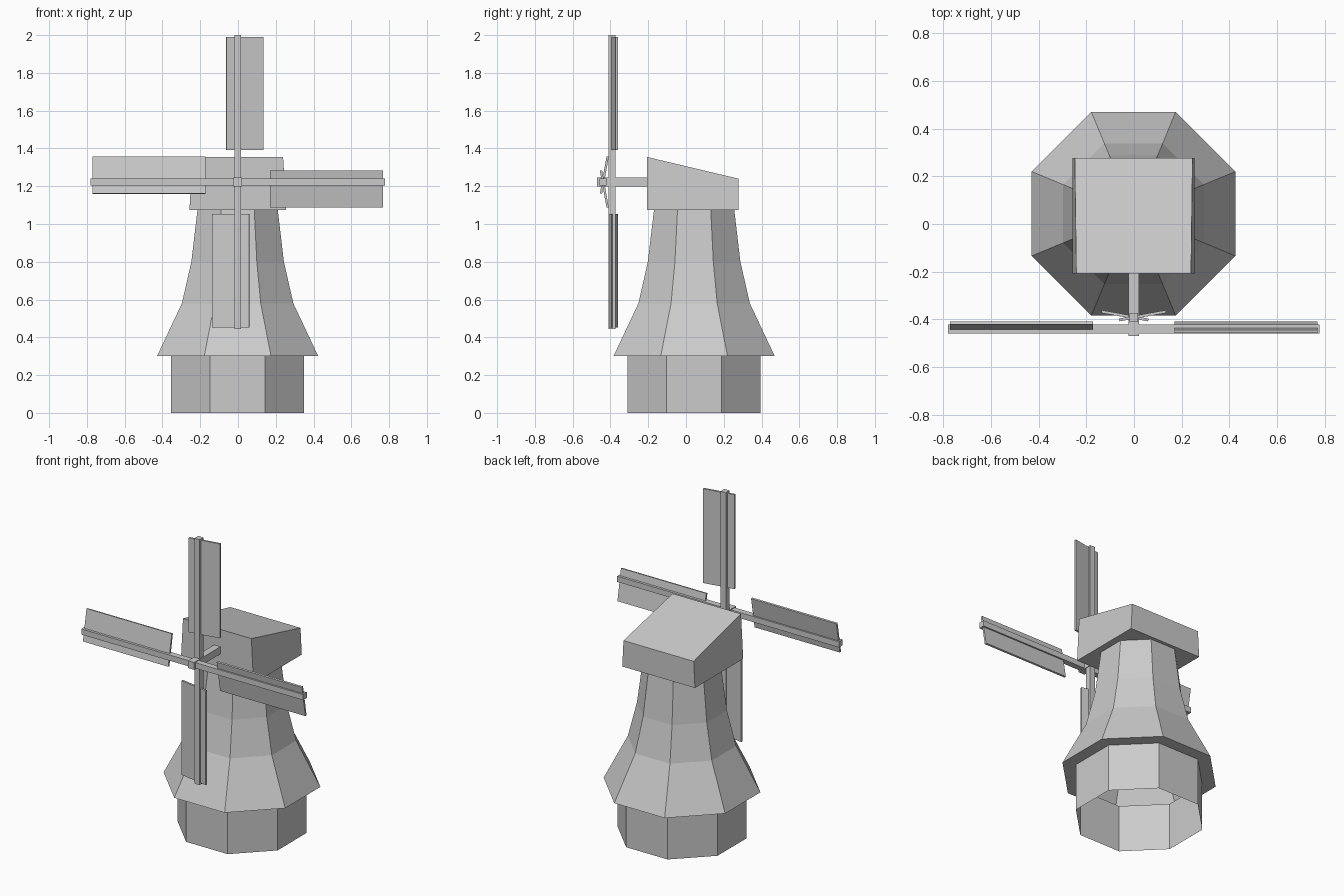
import bpy, bmesh
from math import pi, cos, sin, atan
from mathutils import Matrix, Vector

if "Cube" in bpy.data.objects:
    bpy.data.objects.remove(bpy.data.objects["Cube"])

CY = 0.043          # tower centre in y
HUB_Z = 1.222       # height of the sail axis
SAIL_PITCH = atan(0.18)


def finish(name, bm):
    bmesh.ops.recalc_face_normals(bm, faces=bm.faces)
    mesh = bpy.data.meshes.new(name)
    bm.to_mesh(mesh)
    bm.free()
    obj = bpy.data.objects.new(name, mesh)
    bpy.context.collection.objects.link(obj)
    return obj


def box(name, lo, hi, matrix=Matrix()):
    lo, hi = Vector(lo), Vector(hi)
    bm = bmesh.new()
    bmesh.ops.create_cube(bm, size=1)
    bmesh.ops.scale(bm, vec=hi - lo, verts=bm.verts)
    bmesh.ops.translate(bm, vec=(lo + hi) / 2, verts=bm.verts)
    bmesh.ops.transform(bm, matrix=matrix, verts=bm.verts)
    return finish(name, bm)


# Octagonal tower: base wall, overhanging skirt and curved body, open below
profile = [(0.352, 0), (0.352, 0.3), (0.427, 0.3), (0.295, 0.58),
           (0.245, 0.8), (0.2125, 1.075)]       # (apothem, z)
bm = bmesh.new()
rings = []
for apothem, z in profile:
    r = apothem / cos(pi / 8)
    rings.append([bm.verts.new((r * cos(a) - 0.002, r * sin(a) + CY, z))
                  for a in (pi / 8 + i * pi / 4 for i in range(8))])
for low, high in zip(rings, rings[1:]):
    for i in range(8):
        j = (i + 1) % 8
        bm.faces.new((low[i], low[j], high[j], high[i]))
finish("tower", bm)

# Cap: tapered box with a roof sloping down to the back
cap = box("cap", (-0.257, -0.207, 1.073), (0.254, 0.277, 1.355))
for v in cap.data.vertices:
    if v.co.z > 1.2:
        back = v.co.y > 0
        v.co.z = 1.24 if back else 1.355
        v.co.x *= 0.965 if back else 0.94

# Shaft carrying the sails
box("sail_shaft", (-0.023, -0.47, HUB_Z - 0.023), (0.021, -0.2, HUB_Z + 0.023))

# Two crossed stocks, each with two pitched sail boards
for k in range(4):
    y = -0.391 if k % 2 == 0 else -0.439
    spin = Matrix.Translation((-0.001, y, HUB_Z)) @ Matrix.Rotation(k * pi / 2, 4, 'Y')
    if k < 2:
        box(f"stock_{k + 1}", (-0.018, -0.019, -0.779), (0.018, 0.019, 0.779), spin)
    pitch = Matrix.Rotation(SAIL_PITCH, 4, 'Z')
    box(f"sail_{k + 1}", (-0.062, -0.006, 0.17), (0.137, 0.006, 0.769), spin @ pitch)
